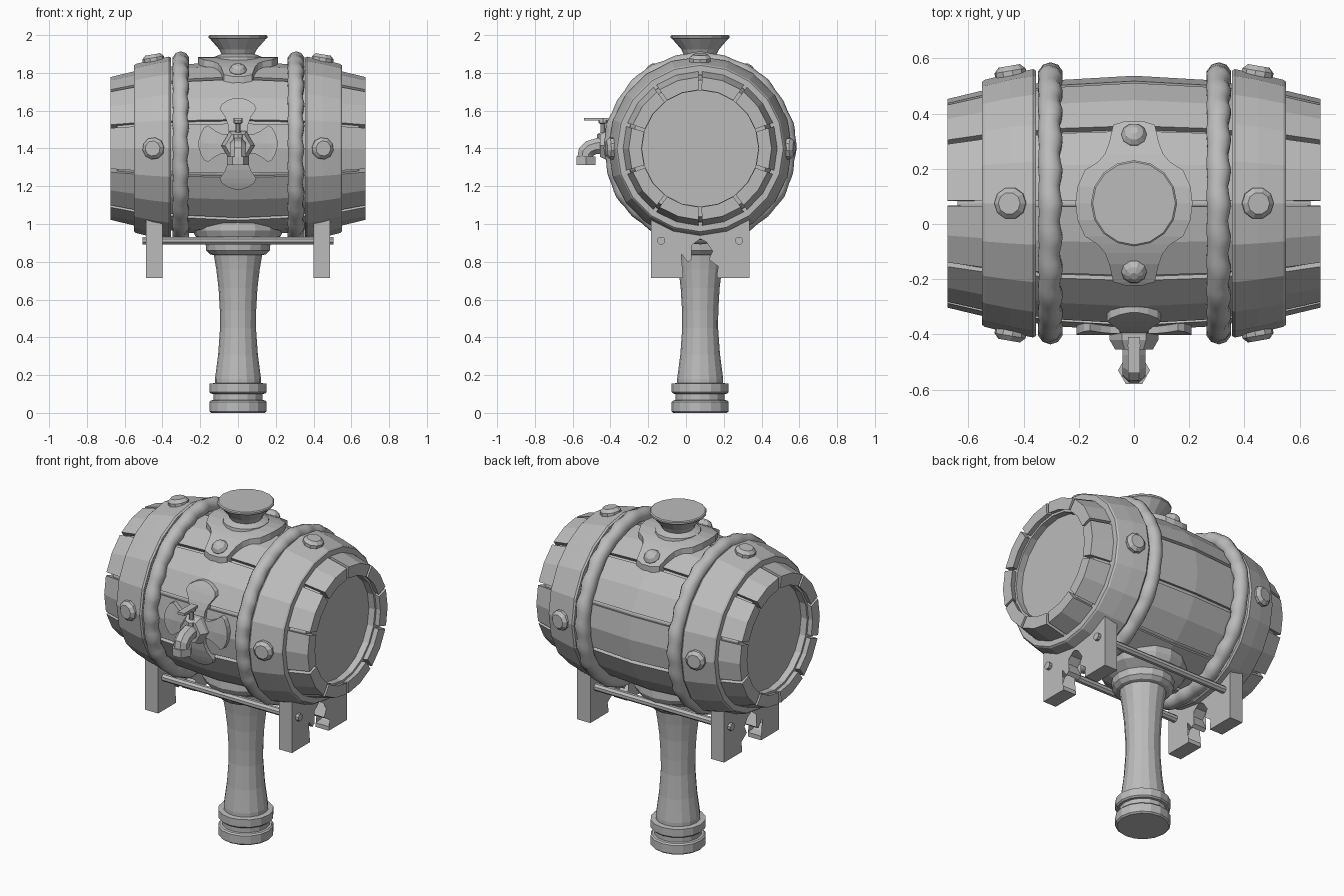
import bpy, bmesh
from math import sin, cos, pi, sqrt, radians, atan2
from mathutils import Vector

if "Cube" in bpy.data.objects:
    bpy.data.objects.remove(bpy.data.objects["Cube"])

CY, CZ = 0.075, 1.40                      # barrel axis runs along x through here
mat = bpy.data.materials.new("plain grey")
mat.diffuse_color = (0.5, 0.5, 0.5, 1)
mat.use_nodes = True
mat.node_tree.nodes["Principled BSDF"].inputs["Base Color"].default_value = mat.diffuse_color


def finish(name, bm, smooth=False):
    bmesh.ops.recalc_face_normals(bm, faces=bm.faces)
    me = bpy.data.meshes.new(name)
    bm.to_mesh(me)
    bm.free()
    me.materials.append(mat)
    if smooth:
        me.polygons.foreach_set("use_smooth", [True] * len(me.polygons))
    ob = bpy.data.objects.new(name, me)
    bpy.context.collection.objects.link(ob)
    return ob


def lathe(name, profile, n, origin, axis=(0, 0, 1), loop=False, phase=0.0):
    """Spin (radius, height) points about an axis; ends capped unless a closed loop."""
    bm = bmesh.new()
    q = Vector((0, 0, 1)).rotation_difference(Vector(axis))
    o = Vector(origin)
    rings = [[bm.verts.new(o + q @ Vector((r * cos(2 * pi * i / n + phase),
                                           r * sin(2 * pi * i / n + phase), h)))
              for i in range(n)] for r, h in profile]
    pairs = list(zip(rings, rings[1:])) + ([(rings[-1], rings[0])] if loop else [])
    for a, b in pairs:
        for i in range(n):
            j = (i + 1) % n
            bm.faces.new((a[i], a[j], b[j], b[i]))
    if not loop:
        bm.faces.new(rings[0])
        bm.faces.new(rings[-1])
    return finish(name, bm)


def grid_solid(name, sections):
    """Join closed cross-sections of equal length into a capped solid."""
    bm = bmesh.new()
    rows = [[bm.verts.new(p) for p in s] for s in sections]
    m = len(rows[0])
    for a, b in zip(rows, rows[1:]):
        for i in range(m):
            j = (i + 1) % m
            bm.faces.new((a[i], a[j], b[j], b[i]))
    bm.faces.new(rows[0])
    bm.faces.new(rows[-1])
    return finish(name, bm)


def prism(name, outline, x0, x1):
    """Extrude a (y, z) outline along x."""
    bm = bmesh.new()
    a = [bm.verts.new((x0, y, z)) for y, z in outline]
    b = [bm.verts.new((x1, y, z)) for y, z in outline]
    for i in range(len(a)):
        j = (i + 1) % len(a)
        bm.faces.new((a[i], a[j], b[j], b[i]))
    caps = [bm.faces.new(a), bm.faces.new(b)]
    bmesh.ops.triangulate(bm, faces=caps)
    return finish(name, bm)


# Barrel: ten two-facet staves around a slightly smaller core
SHAPE = [(-.675, .378), (-.55, .408), (-.26, .447), (0, .462),
         (.26, .447), (.55, .408), (.675, .378)]
for k in range(10):
    mid, half = radians(72 + 36 * k), radians(18 - 1.4)
    secs = []
    for x, r in SHAPE:
        ri = .31 if abs(x) > .6 else r - .06
        ring = [(r, -half), (r, 0), (r, half), (ri, half), (ri, 0), (ri, -half)]
        secs.append([(x, CY + q * cos(mid + t), CZ + q * sin(mid + t)) for q, t in ring])
    grid_solid("barrel_stave", secs)
core = [(.308, -.60), (.308, -.64), (.362, -.64)]
core += [(r - .022, x) for x, r in SHAPE[1:-1]]
core += [(.362, .64), (.308, .64), (.308, .60)]
lathe("barrel_core", core, 20, (0, CY, CZ), (1, 0, 0), phase=0)

# Flat bands, rope hoops and band bolts on both halves
for s in (-1, 1):
    lathe("band", [(.39, s * .55), (.44, s * .55), (.447, s * .542), (.470, s * .45),
                   (.486, s * .365), (.48, s * .355), (.42, s * .355)],
          20, (0, CY, CZ), (1, 0, 0), loop=True)
    for d in ((0, 0, 1), (0, -1, 0), (0, 1, 0)):
        v = (Vector(d) + Vector((s * .17, 0, 0))).normalized()
        lathe("band_bolt", [(.058, -.03), (.058, .012), (.040, .030)], 10,
              Vector((s * .447, CY, CZ)) + Vector(d) * .468, v)
    bm = bmesh.new()
    N, M = 96, 10
    vs = []
    for i in range(N):
        a = 2 * pi * i / N
        rt = .043 + .003 * cos(24 * a)
        R = .465 + .003 * sin(9 * a)
        xo = s * .305 + .003 * sin(24 * a + 1)
        vs.append([bm.verts.new((xo + rt * sin(2 * pi * j / M),
                                 CY + (R + rt * cos(2 * pi * j / M)) * cos(a),
                                 CZ + (R + rt * cos(2 * pi * j / M)) * sin(a)))
                   for j in range(M)])
    for i in range(N):
        for j in range(M):
            i2, j2 = (i + 1) % N, (j + 1) % M
            bm.faces.new((vs[i][j], vs[i2][j], vs[i2][j2], vs[i][j2]))
    finish("rope_hoop", bm, smooth=True)


# Plates wrapped on the barrel surface
def on_top(u, v, R):
    return (u, CY + v, CZ + sqrt(R * R - v * v))


def on_front(u, v, R):
    v += .025
    return (u, CY - sqrt(R * R - v * v), CZ + v)


def wrapped(name, stations, place, R, across=False):
    """Stations are (distance, half width); 'across' runs the strip along x."""
    full = [(-d, w) for d, w in reversed(stations) if d > 0] + stations
    secs = []
    for d, w in full:
        pts = [(-w, R), (0, R), (w, R), (w, R - .045), (0, R - .045), (-w, R - .045)]
        secs.append([place(d, t, q) if across else place(t, d, q) for t, q in pts])
    grid_solid(name, secs)


wrapped("top_plate", [(0, .212), (.06, .205), (.12, .178), (.15, .13), (.18, .105),
                      (.22, .09), (.285, .075), (.298, .03)], on_top, .484)
petal = [(0, .05), (.06, .05), (.10, .052), (.14, .068), (.185, .097), (.21, .085),
         (.232, .05), (.243, .015)]
wrapped("tap_plate_upright", petal, on_front, .478)
wrapped("tap_plate_crosswise", [(d * .86, w) for d, w in petal], on_front, .477, True)
for s in (-1, 1):
    v = Vector((0, s * .245, .41)).normalized()
    lathe("plate_rivet", [(.046, -.02), (.046, .008), (.034, .026), (.014, .036)], 10,
          Vector((0, CY, CZ)) + v * .48, v)

# Filler funnel on top
lathe("funnel", [(.13, 1.85), (.125, 1.885), (.088, 1.90), (.10, 1.925), (.148, 1.98),
                 (.156, 1.985), (.156, 1.995), (.15, 2.0)], 16, (0, CY, 0))

# Tap: hexagonal collar, bent spout, nozzle, stem and lever
lathe("tap_collar", [(.088, -.03), (.088, .03), (.068, .065)], 6, (0, -.39, 1.415),
      (0, -1, 0))
secs = []
path = [(-.43, 1.415, 0), (-.475, 1.412, 0), (-.51, 1.40, 30), (-.53, 1.38, 60),
        (-.535, 1.34, 90)]
for y, z, bend in path:
    b = radians(bend)
    secs.append([(.046 * cos(2 * pi * i / 8 + pi / 8),
                  y - .046 * sin(2 * pi * i / 8 + pi / 8) * sin(b),
                  z + .046 * sin(2 * pi * i / 8 + pi / 8) * cos(b)) for i in range(8)])
grid_solid("tap_spout", secs)
lathe("tap_nozzle", [(.058, 1.312), (.058, 1.358)], 6, (0, -.53, 0))
lathe("tap_stem", [(.03, 1.44), (.03, 1.475), (.013, 1.485), (.013, 1.53), (.024, 1.535),
                   (.024, 1.562)], 8, (0, -.44, 0))
lever = [(-.54, 1.547), (-.41, 1.547), (-.41, 1.562), (-.54, 1.562)]
prism("tap_lever", lever, -.022, .022)

# Shaft with ringed foot and flared top collar
lathe("shaft", [(.142, 0), (.151, .008), (.151, .058), (.143, .066), (.13, .068), (.13, .10),
                (.143, .102), (.151, .11), (.151, .155), (.122, .158), (.122, .18),
                (.105, .31), (.095, .45), (.096, .54), (.103, .66), (.115, .76),
                (.128, .835), (.148, .84), (.168, .86), (.172, .90), (.225, .935),
                (.24, .965), (.235, 1.02)], 16, (0, CY, 0))

# Stand brackets joined by two rods
half = [(.045, .915), (.078, .88), (.045, .812), (.065, .797), (.10, .842), (.14, .875),
        (.185, .865), (.205, .82), (.19, .765), (.14, .745), (.09, .74), (.09, .715),
        (.26, .715), (.26, 1.035), (.13, .975)]
outline = [(CY, .922)] + [(CY + u, z) for u, z in half] + [(CY, .955)]
outline += [(CY - u, z) for u, z in reversed(half)]
for s in (-1, 1):
    prism("stand_bracket", outline, s * .40, s * .487)
    lathe("stand_rod", [(.022, -.506), (.022, .506)], 8, (0, CY + s * .206, .912), (1, 0, 0),
          phase=pi / 8)
